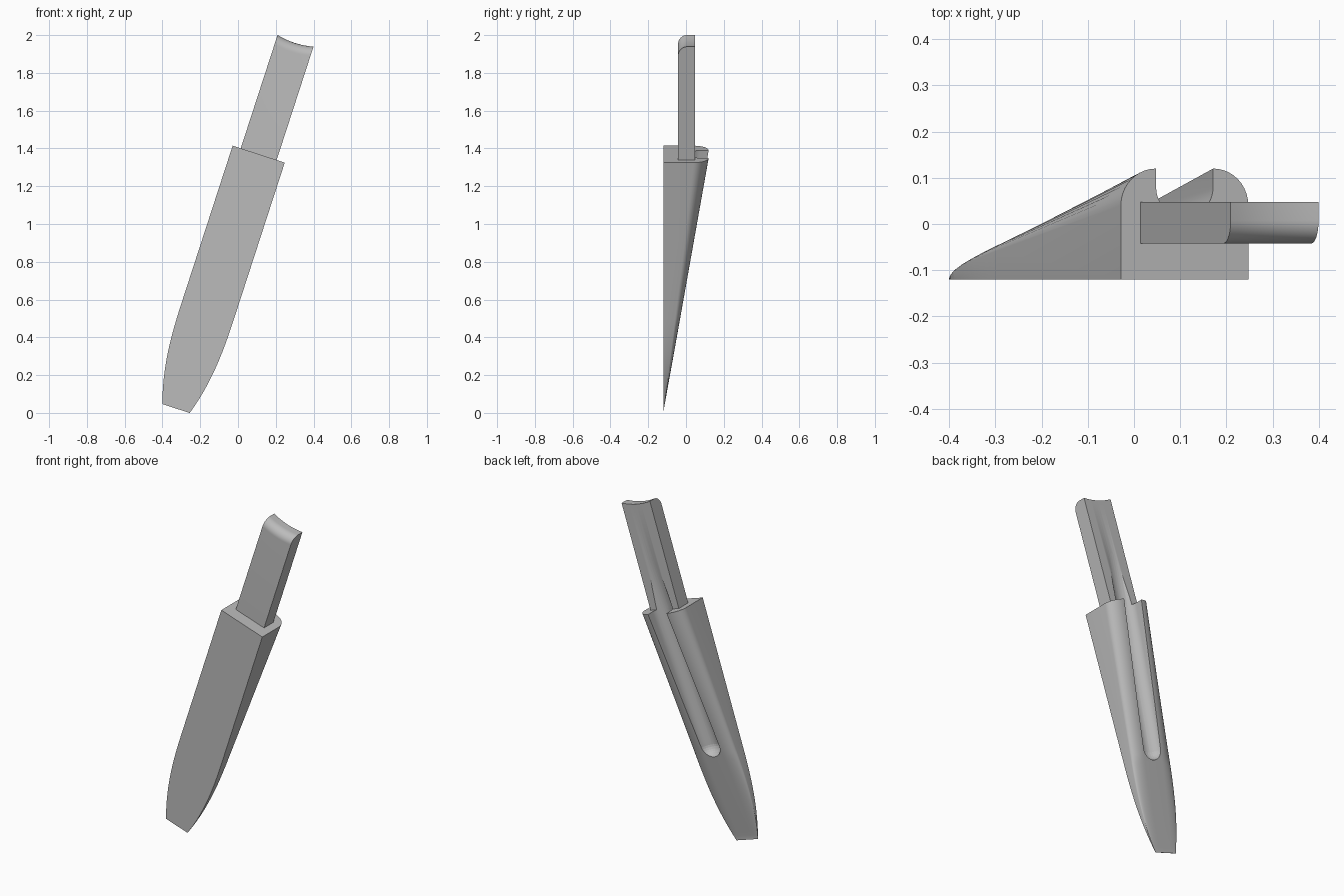
import bpy, bmesh, math
from mathutils import Matrix, Vector

cube = bpy.data.objects.get("Cube")
if cube:
    bpy.data.objects.remove(cube, do_unlink=True)

LENGTH, FRONT, DEPTH = 1.416, -0.12, 0.24
PLACE = Matrix.Translation((-0.328, 0, 0.023)) @ Matrix.Rotation(math.radians(18), 4, 'Y')

grey = bpy.data.materials.new("plain grey")
grey.use_nodes = True
grey.diffuse_color = (0.5, 0.5, 0.5, 1)
grey.node_tree.nodes["Principled BSDF"].inputs["Base Color"].default_value = (0.5, 0.5, 0.5, 1)


def make_object(name, bm):
    bmesh.ops.recalc_face_normals(bm, faces=bm.faces)
    mesh = bpy.data.meshes.new(name)
    bm.to_mesh(mesh)
    bm.free()
    mesh.materials.append(grey)
    obj = bpy.data.objects.new(name, mesh)
    bpy.context.collection.objects.link(obj)
    obj.matrix_world = PLACE
    return obj


def loft(name, rings):
    bm = bmesh.new()
    rows = [[bm.verts.new(p) for p in ring] for ring in rings]
    n = len(rows[0])
    for a, b in zip(rows, rows[1:]):
        for i in range(n):
            j = (i + 1) % n
            bm.faces.new((a[i], a[j], b[j], b[i]))
    bm.faces.new(rows[0])
    bm.faces.new(rows[-1])
    return make_object(name, bm)


# Sheath section: flat front, straight sides, rounded back corners
def sheath_ring(t, half):
    s = max(t / LENGTH, 0.008) * DEPTH
    corner, steps = 0.55 * half, 10
    right = [(half, FRONT)]
    for i in range(steps + 1):
        a = math.pi / 2 * i / steps
        right.append((half - corner * (1 - math.cos(a)),
                      FRONT + s * (0.67 + 0.33 * math.sin(a))))
    left = [(-x, y) for x, y in reversed(right)]
    return [(x, y, t) for x, y in right + left]


# Sheath outline narrows in a curve toward the blunt tip
steps = 16
outline = []
for i in range(steps + 1):
    k = i / steps
    outline.append((0.55 * k ** 1.5, 0.076 + 0.069 * (1 - (1 - k ** 1.5) ** 2.6)))
outline.append((LENGTH, 0.145))
sheath = loft("sheath", [sheath_ring(t, h) for t, h in outline])


# Grip: rounded front top edge, slightly dished top
def grip_ring(x):
    top = 2.047 - 0.012 * (1 - (x / 0.1) ** 2)
    front, back, r = -0.042, 0.048, 0.05
    ring = [(x, back, 1.2), (x, back, top)]
    for i in range(11):
        a = math.pi / 2 * i / 10
        ring.append((x, front + r * (1 - math.sin(a)), top - r * (1 - math.cos(a))))
    return ring + [(x, front, 1.2)]


grip = loft("grip", [grip_ring(-0.1 + 0.2 * i / 12) for i in range(13)])

# Round-bottomed groove down the back, shallower toward the grip top
bm = bmesh.new()
for t, y in ((0.58, -0.01), (2.2, 0.164)):
    for lift in (0, 0.3):
        bmesh.ops.create_uvsphere(bm, u_segments=32, v_segments=16, radius=0.065,
                                  matrix=Matrix.Translation(Vector((0, y + lift, t))))
hull = bmesh.ops.convex_hull(bm, input=bm.verts)
inside = {v for v in hull["geom_interior"] + hull["geom_unused"]
          if isinstance(v, bmesh.types.BMVert)}
bmesh.ops.delete(bm, geom=list(inside), context='VERTS')
cutter = make_object("groove_cutter", bm)
cutter.hide_render = True

for obj in (sheath, grip):
    mod = obj.modifiers.new("groove", 'BOOLEAN')
    mod.operation, mod.solver, mod.object = 'DIFFERENCE', 'EXACT', cutter
    bpy.ops.object.select_all(action='DESELECT')
    obj.select_set(True)
    bpy.context.view_layer.objects.active = obj
    bpy.ops.object.modifier_apply(modifier=mod.name)
    bpy.ops.object.shade_smooth_by_angle(angle=math.radians(30))
bpy.data.objects.remove(cutter, do_unlink=True)
